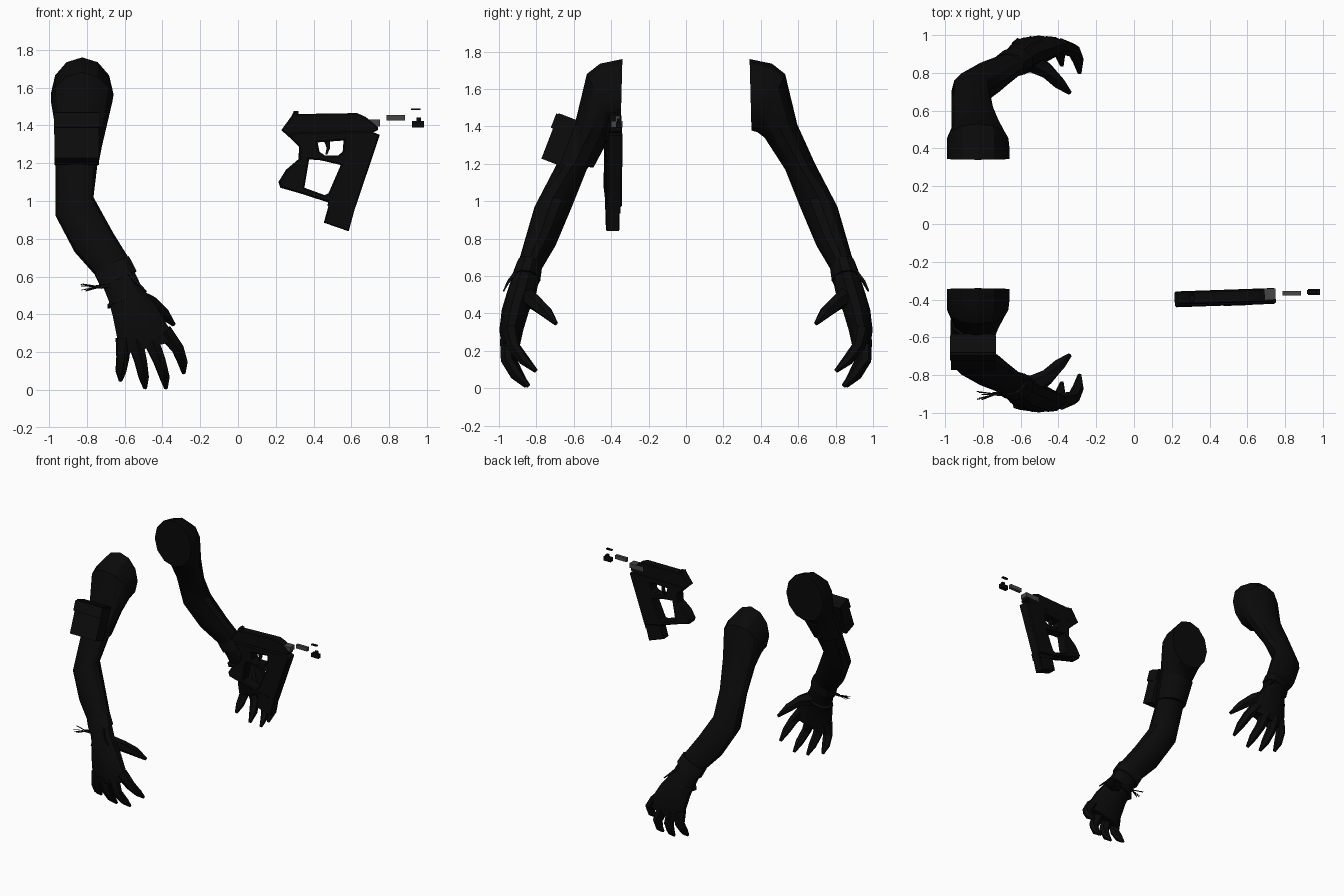
import bpy, bmesh, math, random
from mathutils import Vector, Matrix

if "Cube" in bpy.data.objects:
    bpy.data.objects.remove(bpy.data.objects["Cube"])

random.seed(4)


def material(name, v):
    m = bpy.data.materials.new(name)
    m.diffuse_color = (v, v, v, 1)
    m.use_nodes = True
    m.node_tree.nodes["Principled BSDF"].inputs["Base Color"].default_value = m.diffuse_color
    return m


BLACK = material("black", 0.003)
STRAP = material("dark strap", 0.0035)
GREY = material("dark grey", 0.06)


def finish(bm, name, mat):
    bmesh.ops.recalc_face_normals(bm, faces=bm.faces)
    me = bpy.data.meshes.new(name)
    bm.to_mesh(me)
    bm.free()
    ob = bpy.data.objects.new(name, me)
    bpy.context.collection.objects.link(ob)
    me.materials.append(mat)
    bpy.ops.object.select_all(action='DESELECT')
    ob.select_set(True)
    bpy.context.view_layer.objects.active = ob
    bpy.ops.object.shade_smooth_by_angle(angle=math.radians(30))
    return ob


def loft(name, rings, n, mat):
    """Skin elliptical rings given as (centre, axis a, axis b)."""
    bm = bmesh.new()
    loops = []
    for c, a, b in rings:
        loops.append([bm.verts.new(c + a * math.cos(2 * math.pi * i / n) + b * math.sin(2 * math.pi * i / n))
                      for i in range(n)])
    for p, q in zip(loops, loops[1:]):
        for i in range(n):
            j = (i + 1) % n
            bm.faces.new((p[i], p[j], q[j], q[i]))
    bm.faces.new(loops[0])
    bm.faces.new(loops[-1])
    return finish(bm, name, mat)


def tube(name, pts, radii, mat, n=6):
    pts = [Vector(p) for p in pts]
    rings = []
    for i, p in enumerate(pts):
        t = (pts[min(i + 1, len(pts) - 1)] - pts[max(i - 1, 0)]).normalized()
        a = t.cross(Vector((0.31, 0.9, 0.3))).normalized()
        rings.append((p, a * radii[i], t.cross(a) * radii[i]))
    return loft(name, rings, n, mat)


def section(side, oy, oz, iy, iz, x0, x1, dz=0.0, grow=1.0):
    """Ring from its outer and inner points, its x range and its sideways tilt."""
    c = Vector(((x0 + x1) / 2, side * (oy + iy) / 2, (oz + iz) / 2))
    a = Vector((0, side * (oy - iy) / 2, (oz - iz) / 2))
    return c, a * grow, Vector(((x1 - x0) / 2, 0, dz)) * grow


ARM = [
    (.34, 1.76, .35, 1.38, -.99, -.66),
    (.46, 1.735, .36, 1.375, -.99, -.66),
    (.53, 1.68, .38, 1.37, -.99, -.665),
    (.595, 1.41, .42, 1.34, -.965, -.70),
    (.69, 1.20, .53, 1.17, -.965, -.745),
    (.81, 0.97, .61, 0.97, -.965, -.765, .05),
    (.865, 0.78, .69, 0.78, -.865, -.66, .05),
    (.905, 0.64, .775, 0.64, -.745, -.57, .045),
]
HAND = [
    (.91, 0.65, .775, 0.63, -.74, -.57, .04),
    (.955, 0.52, .80, 0.51, -.69, -.51, .04),
    (.985, 0.42, .84, 0.41, -.67, -.42, .02),
    (.998, 0.31, .87, 0.31, -.65, -.36, .02),
    (.985, 0.22, .89, 0.22, -.63, -.33, .04),
]
FINGERS = {
    "little_finger": [(-.605, .94, .27), (-.61, .95, .17), (-.62, .91, .10), (-.622, .865, .05)],
    "ring_finger": [(-.545, .95, .26), (-.515, .955, .15), (-.50, .91, .07), (-.492, .855, .01)],
    "middle_finger": [(-.46, .95, .26), (-.415, .955, .15), (-.39, .90, .07), (-.382, .84, .01)],
    "index_finger": [(-.39, .94, .31), (-.32, .92, .22), (-.295, .865, .15), (-.288, .80, .09)],
    "thumb": [(-.56, .87, .49), (-.46, .81, .46), (-.40, .75, .41), (-.34, .695, .345)],
}

for side, label in ((-1, "front"), (1, "back")):
    loft(label + "_arm", [section(side, *s) for s in ARM], 12, BLACK)
    loft(label + "_hand", [section(side, *s) for s in HAND], 10, BLACK)
    for f, path in FINGERS.items():
        r = (.06, .042, .036, .012) if f == "thumb" else (.045, .036, .03, .011)
        tube(label + "_" + f, [(x, side * y, z) for x, y, z in path], r, BLACK)
    # Wrist wrap, cords and their loose ends
    wrap = [(.90, .67, .775, .645, -.755, -.58, .045), (.93, .59, .785, .575, -.72, -.54, .045)]
    loft(label + "_wrist_wrap", [section(side, *s, grow=1.08) for s in wrap], 10, STRAP)
    tube(label + "_cord_end", [(-.58, side * .91, .62), (-.54, side * .95, .57), (-.485, side * .975, .52)],
         (.012, .01, .005), STRAP, 4)
    cuff = [(.955, .50, .795, .47, -.69, -.50, .035), (.96, .485, .80, .455, -.69, -.49, .035)]
    loft(label + "_hand_cord", [section(side, *s, grow=1.05) for s in cuff], 10, STRAP)

# Tassel on the front wrist
tube("tassel_stem", [(-.68, -.90, .55), (-.75, -.90, .545)], (.014, .01), STRAP, 5)
for i in range(9):
    end = (-.80 - random.random() * .035, -.905 + random.uniform(-.03, .03), .54 + random.uniform(-.03, .03))
    tube("tassel_strand", [(-.73, -.90, .545), end], (.004, .002), STRAP, 3)

# Arm band and pouch on the front arm
band = [(.60, 1.42, .42, 1.33, -.965, -.71), (.70, 1.20, .50, 1.18, -.965, -.745)]
loft("arm_band", [section(-1, *s, grow=1.05) for s in band], 12, STRAP)


def prism(name, pts, y, half, mat, bevel=0.0, holes=()):
    """Extrude an (x, z) outline, with optional holes, to both sides of y."""
    cu = bpy.data.curves.new(name, 'CURVE')
    cu.dimensions, cu.fill_mode = '2D', 'BOTH'
    cu.extrude, cu.bevel_depth, cu.bevel_resolution = half - bevel, bevel, 0
    cu.offset = -bevel
    for loop in (pts, *holes):
        sp = cu.splines.new('POLY')
        sp.points.add(len(loop) - 1)
        for p, (x, z) in zip(sp.points, loop):
            p.co = (x, z, 0, 1)
        sp.use_cyclic_u = True
    tmp = bpy.data.objects.new(name, cu)
    bpy.context.collection.objects.link(tmp)
    bm = bmesh.new()
    bm.from_mesh(tmp.to_mesh())
    tmp.to_mesh_clear()
    bpy.data.objects.remove(tmp)
    bmesh.ops.remove_doubles(bm, verts=bm.verts, dist=1e-5)
    bmesh.ops.transform(bm, verts=bm.verts,
                        matrix=Matrix.Translation((0, y, 0)) @ Matrix.Rotation(math.pi / 2, 4, 'X'))
    return finish(bm, name, mat)


def box(name, x, y, z, mat, rot=None):
    bm = bmesh.new()
    m = Matrix.LocRotScale(Vector((sum(x) / 2, sum(y) / 2, sum(z) / 2)), rot,
                           Vector((x[1] - x[0], y[1] - y[0], z[1] - z[0])))
    bmesh.ops.create_cube(bm, size=1, matrix=m)
    return finish(bm, name, mat)


tilt = Matrix.Rotation(-math.radians(21), 3, 'X').to_quaternion()
box("pouch", (-.97, -.735), (-.73, -.625), (1.20, 1.46), STRAP, tilt)
box("pouch_flap", (-.975, -.73), (-.712, -.602), (1.37, 1.452), STRAP, tilt)

# Pistol: frame with grip and trigger openings
gun = [
    prism("pistol_frame",
          [(.275, 1.36), (.275, 1.335), (.325, 1.285), (.32, 1.22), (.255, 1.165), (.215, 1.10), (.225, 1.07),
           (.33, 1.04), (.485, .99), (.62, .965), (.75, 1.35), (.70, 1.37)],
          -.39, .042, BLACK, 0.008,
          holes=([(.375, 1.22), (.44, 1.215), (.545, 1.19), (.48, 1.04), (.46, 1.03), (.35, 1.07)],
                 [(.42, 1.31), (.56, 1.32), (.555, 1.26), (.53, 1.24), (.46, 1.24), (.43, 1.26)])),
    prism("pistol_slide",
          [(.23, 1.375), (.275, 1.335), (.42, 1.33), (.68, 1.345), (.74, 1.375), (.74, 1.39), (.675, 1.445),
           (.63, 1.465), (.315, 1.46), (.297, 1.475), (.285, 1.45)], -.385, .034, BLACK, 0.006),
    prism("trigger", [(.455, 1.32), (.485, 1.32), (.487, 1.28), (.472, 1.245), (.462, 1.245), (.47, 1.28)],
          -.39, .012, BLACK),
    prism("magazine", [(.49, 1.01), (.455, .885), (.585, .84), (.62, .97)], -.395, .035, BLACK, 0.004),
    prism("magazine_rib", [(.485, 1.01), (.473, .975), (.61, .935), (.625, .985)], -.395, .039, BLACK),
    box("barrel", (.63, .75), (-.41, -.35), (1.395, 1.43), GREY),
    box("rear_sight", (.295, .32), (-.40, -.37), (1.455, 1.475), BLACK),
]
# Slight turn of the pistol about the vertical
turn = Matrix.Translation((.48, -.39, 0)) @ Matrix.Rotation(.035, 4, 'Z') @ Matrix.Translation((-.48, .39, 0))
for ob in gun:
    ob.data.transform(turn)

# Loose pieces ahead of the muzzle
box("muzzle_sleeve", (.785, .885), (-.378, -.354), (1.425, 1.455), GREY)
box("muzzle_tip", (.92, .985), (-.375, -.345), (1.39, 1.422), BLACK)
box("muzzle_tip_top", (.945, .968), (-.37, -.35), (1.422, 1.442), BLACK)
box("sight_plate", (.915, .965), (-.37, -.35), (1.482, 1.49), BLACK)
